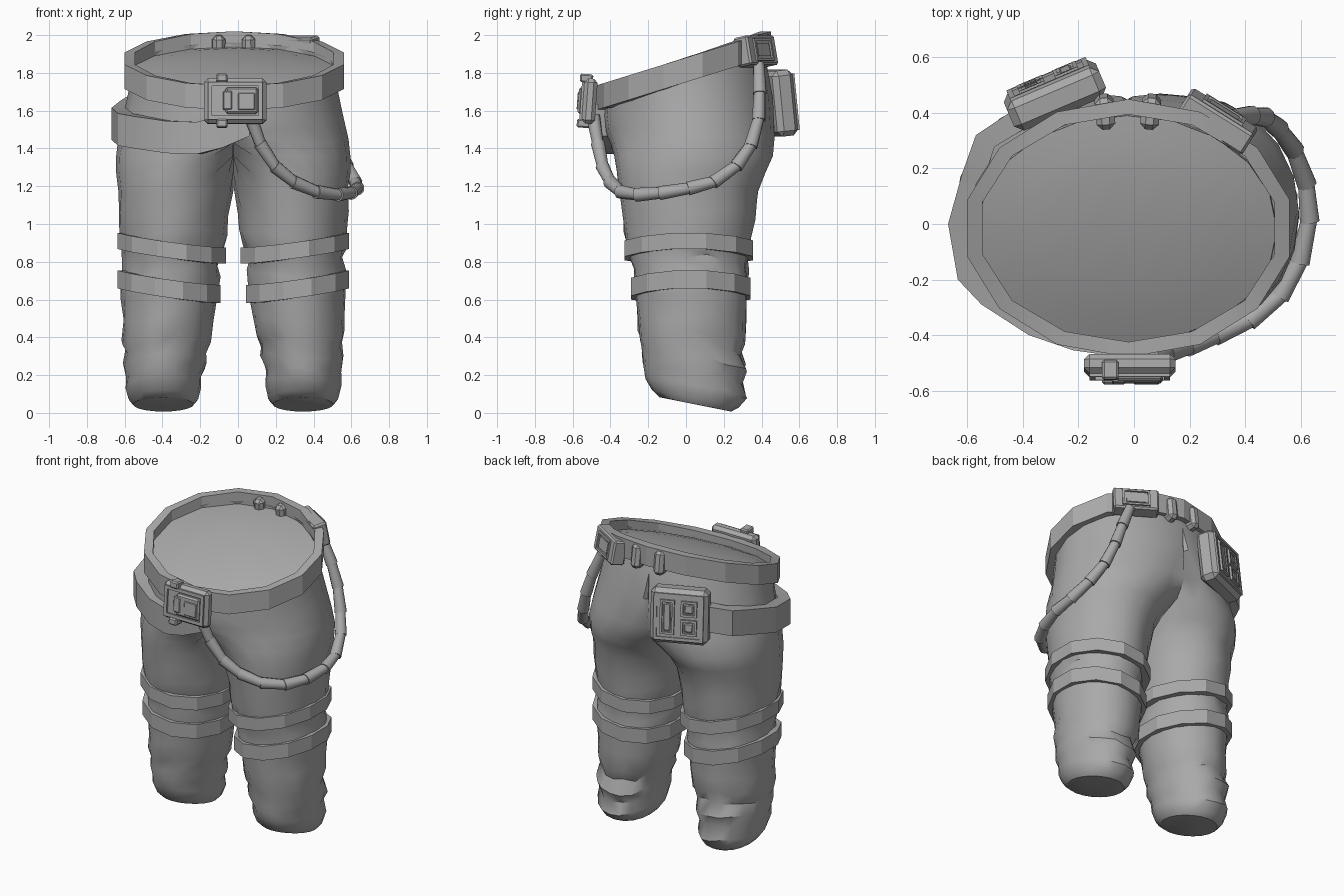
import bpy, bmesh, math, random
from mathutils import Matrix, Vector

if "Cube" in bpy.data.objects:
    bpy.data.objects.remove(bpy.data.objects["Cube"])

random.seed(4)
MID = -0.025  # plane between the legs
grey = bpy.data.materials.new("cloth_grey")
grey.diffuse_color = (0.4, 0.4, 0.4, 1)
grey.use_nodes = True
grey.node_tree.nodes["Principled BSDF"].inputs["Base Color"].default_value = grey.diffuse_color


def finish(name, bm, angle=30):
    bmesh.ops.recalc_face_normals(bm, faces=bm.faces)
    me = bpy.data.meshes.new(name)
    bm.to_mesh(me)
    bm.free()
    me.materials.append(grey)
    ob = bpy.data.objects.new(name, me)
    bpy.context.collection.objects.link(ob)
    bpy.ops.object.select_all(action='DESELECT')
    ob.select_set(True)
    bpy.context.view_layer.objects.active = ob
    bpy.ops.object.shade_smooth_by_angle(angle=math.radians(angle))
    return ob


def loft(bm, rings, closed=True):
    faces = []
    n = len(rings[0])
    for a, b in zip(rings, rings[1:]):
        for i in range(n if closed else n - 1):
            j = (i + 1) % n
            faces.append(bm.faces.new((a[i], a[j], b[j], b[i])))
    return faces


def band(name, pts, height, thick, centre, closed=True, lean=0.0):
    """Flat strap; pts are the middle of its outer face."""
    bm = bmesh.new()
    rings = []
    for p in map(Vector, pts):
        out = Vector((p.x - centre[0], p.y - centre[1], 0)).normalized()
        up = Vector((0, 0, height / 2)) + out * lean
        rings.append([bm.verts.new(q) for q in (
            p + up, p - up, p - up - out * thick, p + up - out * thick)])
    if closed:
        rings.append(rings[0])
    loft(bm, rings)
    if not closed:
        bm.faces.new(rings[0])
        bm.faces.new(rings[-1])
    return finish(name, bm, 20)


def box(name, frame, loc, size, bevel=0.0):
    bm = bmesh.new()
    bmesh.ops.create_cube(bm, size=1, matrix=Matrix.Diagonal((*size, 1)))
    if bevel:
        bmesh.ops.bevel(bm, geom=bm.edges[:], offset=bevel, segments=1, affect='EDGES')
    bm.transform(frame @ Matrix.Translation(loc))
    return finish(name, bm, 20)


def frame_bars(name, frame, loc, w, h, bar, depth):
    """Raised rectangular border."""
    x, y, z = loc
    for s in (-1, 1):
        box(name + "_side", frame, (x + s * (w - bar) / 2, y, z), (bar, depth, h))
        box(name + "_edge", frame, (x, y, z + s * (h - bar) / 2), (w - 2 * bar, depth, bar))


# Trousers: z, slope along y, leg centre, half width, front y, back y, crease
RINGS = [
    (1.83, .32, 0, .54, -.43, .39, 0), (1.70, .30, 0, .555, -.44, .43, 0),
    (1.58, .20, .02, .56, -.43, .46, 0), (1.45, .05, .12, .49, -.40, .47, 0),
    (1.36, 0, .23, .39, -.38, .46, 0), (1.27, 0, .29, .33, -.365, .42, 0),
    (1.18, 0, .305, .305, -.355, .38, .008), (1.05, 0, .32, .29, -.335, .36, .015),
    (.95, 0, .32, .285, -.325, .35, .012), (.86, 0, .325, .27, -.31, .34, .012),
    (.79, 0, .33, .25, -.28, .32, .02), (.73, 0, .335, .265, -.28, .33, .015),
    (.62, 0, .34, .255, -.27, .325, .01), (.50, 0, .345, .24, -.255, .315, .01),
    (.40, -.05, .355, .24, -.25, .315, .018), (.345, -.08, .36, .213, -.235, .29, .015),
    (.27, -.12, .365, .22, -.235, .325, .015), (.21, -.15, .37, .198, -.225, .30, .012),
    (.14, -.2, .37, .202, -.215, .32, .008), (.075, -.2, .37, .185, -.18, .28, 0),
    (.045, -.2, .37, .16, -.14, .24, 0)]
N = 20
bm = bmesh.new()
for side in (-1, 1):
    rings = []
    for z, slope, cx, rx, yf, yb, crease in RINGS:
        ring = []
        yc, ry = (yf + yb) / 2, (yb - yf) / 2
        for i in range(N):
            a = math.tau * i / N
            k = 1 + random.uniform(-2, 1.6) * crease
            u = max(0.0, cx + rx * k * math.cos(a))
            y = yc + ry * k * math.sin(a)
            dz = random.uniform(-1, 1) * crease + crease * 1.5 * math.sin(2 * a + side)
            ring.append(bm.verts.new((MID + side * u, y, z + slope * (y - yc) + dz)))
        rings.append(ring)
    loft(bm, rings)
    bm.faces.new(rings[-1])
inner = [f for f in bm.faces if all(abs(v.co.x - MID) < 1e-4 for v in f.verts)]
bmesh.ops.delete(bm, geom=inner, context='FACES')
bmesh.ops.remove_doubles(bm, verts=bm.verts[:], dist=1e-4)
finish("trousers", bm, 38)

# Waist belt and the slightly domed lining inside it
M = 14
oval = [(math.cos(math.tau * (i + .5) / M), math.sin(math.tau * (i + .5) / M)) for i in range(M)]
waist_z = lambda y: 1.805 + .31 * (y + .02)
band("waist_belt", [(-.02 + .595 * c, -.015 + .465 * s, waist_z(.465 * s)) for c, s in oval],
     .13, .055, (-.02, -.015))
bm = bmesh.new()
rings = []
for k, lift in ((1, -.005), (.75, .02), (.5, .035), (.2, .045)):
    rings.append([bm.verts.new((-.02 + .56 * k * c, -.02 + .43 * k * s,
                                waist_z(.43 * k * s) + lift)) for c, s in oval])
loft(bm, rings)
bm.faces.new(rings[-1])
finish("waist_lining", bm, 60)

# Leg straps, two per leg
K = 12
for side, word in ((-1, "left"), (1, "right")):
    for level, z, cx, rx, yc, ry, h in (("upper", .875, .325, .297, .015, .352, .085),
                                        ("lower", .672, .34, .283, .025, .327, .095)):
        pts = []
        for i in range(K):
            a = math.tau * (i + .5) / K
            c, s = math.cos(a), math.sin(a)
            pts.append((MID + side * (cx + rx * c), yc + ry * s, z + .04 * c - .015 * abs(s)))
        band(f"{word}_{level}_strap", pts, h, .05, (MID + side * cx, yc))

# Slung belt around one hip
band("hip_belt", [(.06, -.48, 1.55), (-.08, -.475, 1.49), (-.22, -.455, 1.455),
                  (-.38, -.40, 1.46), (-.55, -.29, 1.485), (-.635, -.2, 1.50),
                  (-.67, 0, 1.53), (-.62, .18, 1.57), (-.57, .32, 1.60),
                  (-.42, .42, 1.63), (-.2, .49, 1.65)],
     .17, .08, (-.05, 0), closed=False)

# Front buckle
F = Matrix.Translation((-.015, -.51, 1.65)) @ Matrix.Rotation(math.radians(-4), 4, 'X')
box("buckle_plate", F, (0, 0, 0), (.33, .07, .24), .02)
frame_bars("buckle_rim", F, (0, -.035, 0), .29, .20, .022, .025)
box("buckle_centre", F, (.035, -.04, 0), (.17, .04, .14), .01)
box("buckle_catch", F, (-.04, -.05, .0), (.05, .03, .10), .006)
box("buckle_bar", F, (.06, -.06, -.005), (.09, .012, .09), .004)
for s in (-1, 1):
    box("buckle_prong", F, (-.07, -.025, s * .12), (.06, .07, .045), .008)

# Back pouch with three raised panels
F = (Matrix.Translation((-.285, .465, 1.64)) @ Matrix.Rotation(math.radians(23), 4, 'Z')
     @ Matrix.Rotation(math.radians(6), 4, 'X'))
box("pouch", F, (0, 0, 0), (.36, .12, .35), .028)
frame_bars("pouch_border", F, (0, .06, 0), .31, .30, .02, .016)
for x, z, w, h in ((.07, 0, .09, .22), (-.065, .06, .1, .1), (-.065, -.06, .1, .1)):
    frame_bars("pouch_panel_rim", F, (x, .063, z), w, h, .014, .022)
    box("pouch_panel", F, (x, .062, z), (w - .045, .022, h - .045), .006)

# Back device on the belt
F = (Matrix.Translation((.3, .37, 1.914)) @ Matrix.Rotation(math.radians(-32), 4, 'Z')
     @ Matrix.Rotation(math.radians(11), 4, 'X'))
box("belt_device", F, (0, 0, 0), (.28, .09, .158), .01)
frame_bars("device_rim", F, (0, .047, 0), .17, .12, .014, .016)
box("device_screen", F, (0, .046, 0), (.12, .01, .07))

# Belt loops at the back
for x, turn in ((-.105, 5), (.06, -6)):
    F = (Matrix.Translation((x, .405, 1.925)) @ Matrix.Rotation(math.radians(turn), 4, 'Z')
         @ Matrix.Rotation(math.radians(8), 4, 'X'))
    box("belt_loop", F, (0, 0, 0), (.068, .115, .155), .02)

# Segmented hose hanging round the other hip
path = [Vector(p) for p in (
    (.07, -.49, 1.56), (.12, -.465, 1.42), (.2, -.44, 1.30), (.3, -.40, 1.22),
    (.42, -.345, 1.17), (.53, -.255, 1.155), (.6, -.13, 1.165), (.632, .02, 1.19),
    (.62, .15, 1.225), (.575, .27, 1.31), (.52, .345, 1.42), (.47, .385, 1.56),
    (.42, .39, 1.70), (.36, .385, 1.84))]
bm = bmesh.new()
for a, b in zip(path, path[1:]):
    d = b - a
    rot = d.to_track_quat('Z', 'Y').to_matrix().to_4x4()
    bmesh.ops.create_cone(bm, cap_ends=True, segments=10, radius1=.037, radius2=.03,
                          depth=d.length + .02,
                          matrix=Matrix.Translation((a + b) / 2) @ rot)
finish("hose", bm, 40)
